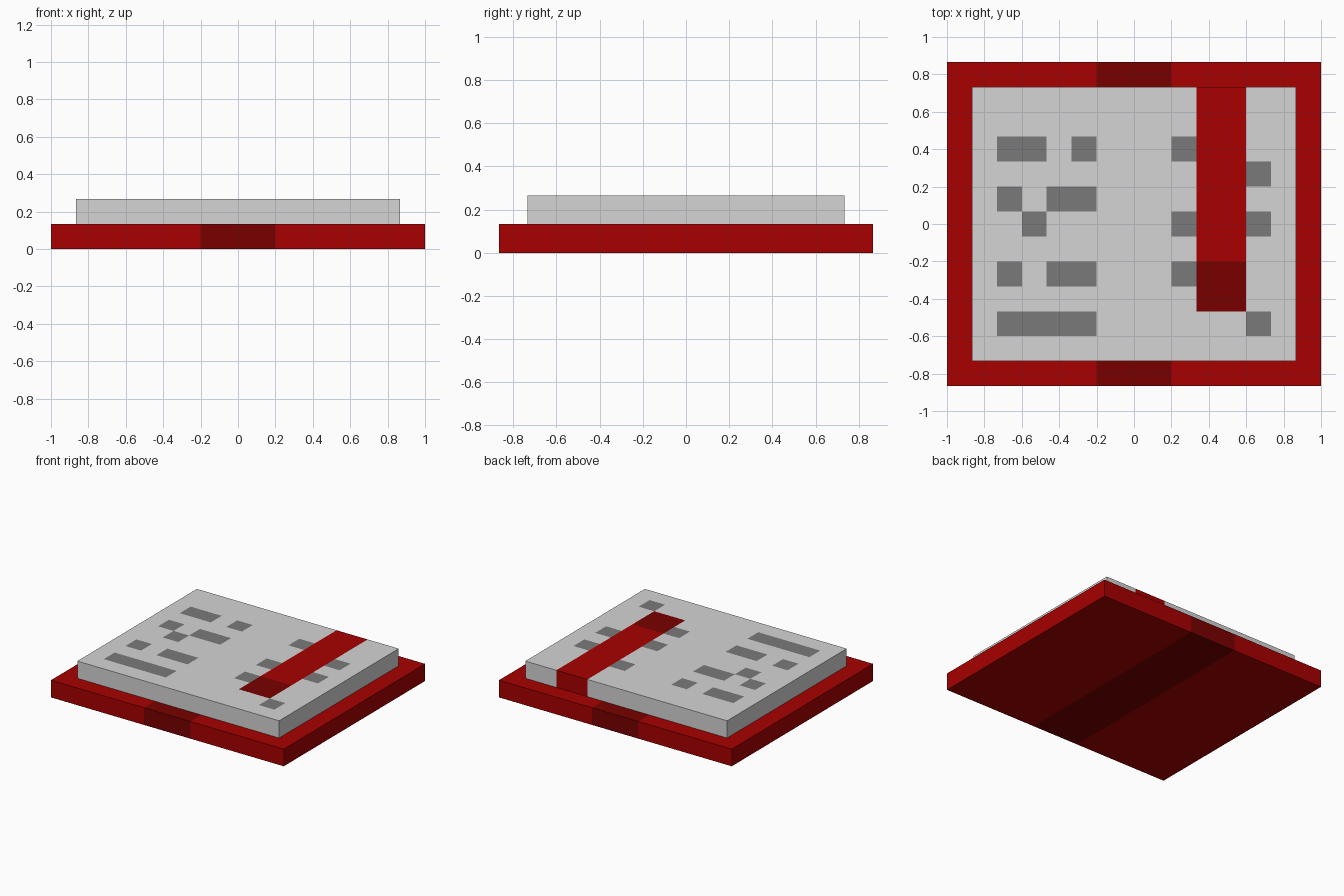
import bpy, bmesh
from mathutils import Vector

if "Cube" in bpy.data.objects:
    bpy.data.objects.remove(bpy.data.objects["Cube"])

U = 2 / 15  # the whole book sits on a grid of 15 units across


def material(name, rgb):
    m = bpy.data.materials.new(name)
    m.diffuse_color = (*rgb, 1)
    m.use_nodes = True
    m.node_tree.nodes["Principled BSDF"].inputs["Base Color"].default_value = m.diffuse_color
    return m


red = material("cover red", (0.39, 0.0, 0.0))
dark_red = material("dark red", (0.19, 0.0, 0.0))
paper = material("paper grey", (0.665, 0.665, 0.665))
ink = material("ink grey", (0.195, 0.195, 0.195))


def block(name, nx, ny, z, cuts_x, cuts_y, mats, rule):
    """Box nx by ny by 1 units at height z, sliced along unit lines and coloured by rule."""
    bm = bmesh.new()
    bmesh.ops.create_cube(bm, size=1)
    for v in bm.verts:
        v.co = Vector((v.co.x * nx, v.co.y * ny, v.co.z + 0.5 + z)) * U
    for axis, cuts in ((Vector((1, 0, 0)), cuts_x), (Vector((0, 1, 0)), cuts_y)):
        for c in cuts:
            bmesh.ops.bisect_plane(bm, geom=bm.verts[:] + bm.edges[:] + bm.faces[:],
                                   plane_co=axis * c * U, plane_no=axis)
    bm.normal_update()
    for f in bm.faces:
        f.material_index = rule(f.calc_center_median() / U, f.normal)
    mesh = bpy.data.meshes.new(name)
    bm.to_mesh(mesh)
    bm.free()
    for m in mats:
        mesh.materials.append(m)
    ob = bpy.data.objects.new(name, mesh)
    bpy.context.collection.objects.link(ob)
    return ob


# Cover with a dark spine band wrapping around the middle
block("cover", 15, 13, 0, (-1.5, 1.5), (), (red, dark_red),
      lambda c, n: int(abs(c.x) < 1.5 and abs(n.x) < 0.5))

# Written marks: row -> columns, counted from the front left page corner
MARKS = {8: (1, 2, 4, 8), 7: (11,), 6: (1, 3, 4), 5: (2, 8, 11),
         3: (1, 3, 4, 8), 1: (1, 2, 3, 4, 11)}


def page_colour(c, n):
    col, row = int(c.x + 6.5), int(c.y + 5.5)
    if col in (9, 10) and n.y > 0.5:            # ribbon hanging down the back edge
        return 2
    if n.z > 0.5:
        if col in (9, 10) and row >= 2:         # ribbon with a dark tip
            return 3 if row <= 3 else 2
        if col in MARKS.get(row, ()):
            return 1
    return 0


# Pages with flush marks and bookmark ribbon
block("pages", 13, 11, 1, [i - 5.5 for i in range(12)], [i - 4.5 for i in range(10)],
      (paper, ink, red, dark_red), page_colour)
